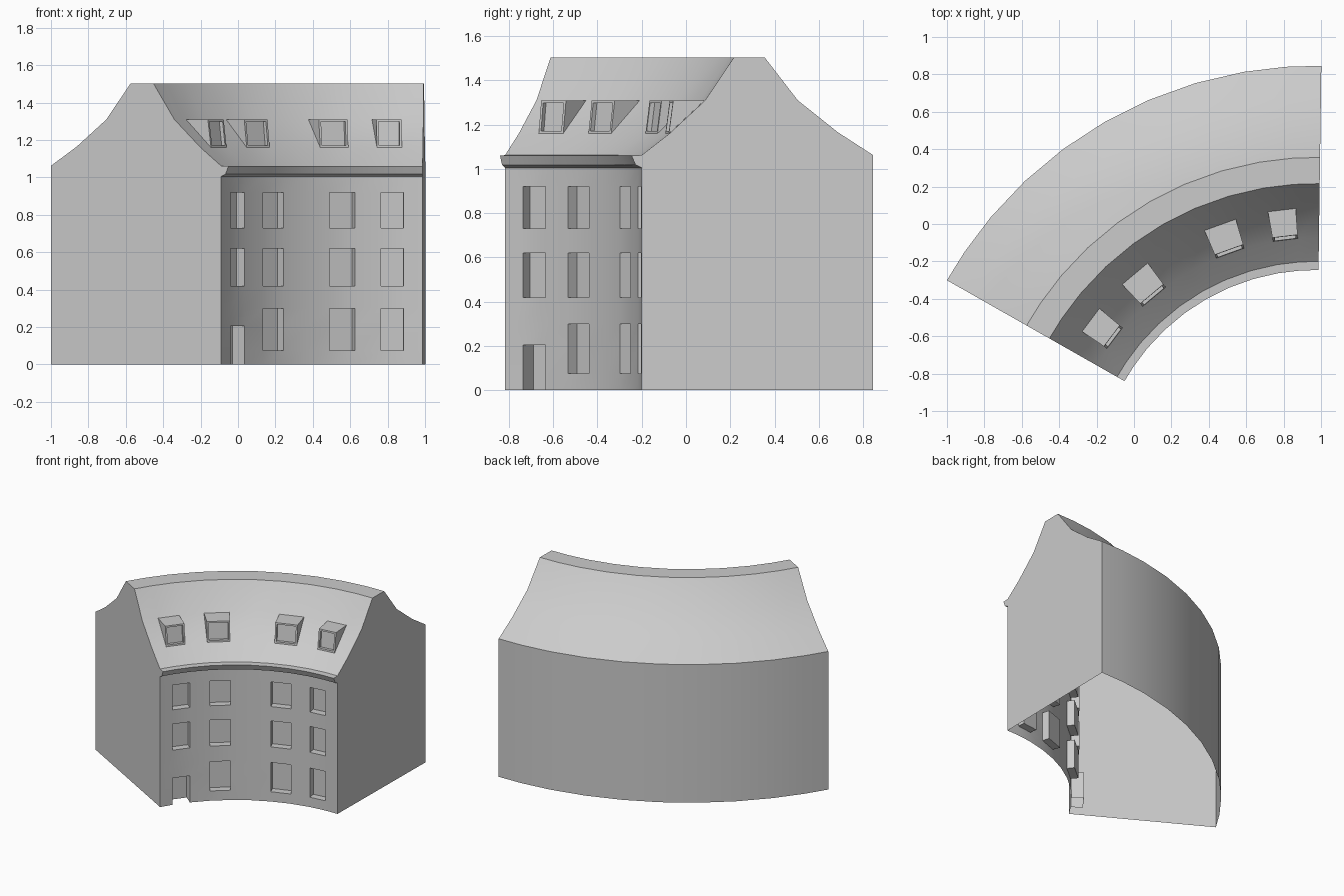
import bpy, bmesh
from math import radians, cos, sin
from mathutils import Vector

if "Cube" in bpy.data.objects:
    bpy.data.objects.remove(bpy.data.objects["Cube"])

CX, CY = 0.97, -1.42                      # centre of the curved block
ANG = [150.4, 145.9, 140, 133.3, 126.5, 119.8, 113.2, 106.4, 99.7, 94, 89.2]
BAYS = [1, 3, 6, 8]                       # angle cells that hold openings
WALL_R = 1.22
LEVELS = [0, 0.075, 0.205, 0.30, 0.42, 0.62, 0.73, 0.92, 1.005]
CORNICE = [(WALL_R, 1.005), (1.192, 1.018), (1.174, 1.06), (WALL_R, 1.062)]
ROOF = [(WALL_R, 1.062), (1.346, 1.16), (1.507, 1.31), (1.636, 1.503),
        (1.776, 1.503), (1.925, 1.31), (2.107, 1.165), (2.266, 1.062)]
WINDOWS = [(1, 3), (4, 5), (6, 7)]        # level index ranges


def P(i, r, z):
    a = radians(ANG[i])
    return Vector((CX + r * cos(a), CY + r * sin(a), z))


def make(name, faces, smooth=True):
    bm = bmesh.new()
    for f in faces:
        bm.faces.new([bm.verts.new(p) for p in f])
    bmesh.ops.remove_doubles(bm, verts=bm.verts, dist=1e-5)
    me = bpy.data.meshes.new(name)
    bm.to_mesh(me)
    bm.free()
    ob = bpy.data.objects.new(name, me)
    bpy.context.collection.objects.link(ob)
    if smooth:
        bpy.ops.object.select_all(action='DESELECT')
        ob.select_set(True)
        bpy.context.view_layer.objects.active = ob
        bpy.ops.object.shade_smooth_by_angle(angle=radians(30))


def sweep(profile, skip=()):
    """Sweep a radius/height profile round the arc, leaving out some cells."""
    return [[P(i, *p), P(i + 1, *p), P(i + 1, *q), P(i, *q)]
            for i in range(len(ANG) - 1)
            for j, (p, q) in enumerate(zip(profile, profile[1:]))
            if (i, j) not in skip]


def ring(a, b, sill=True):
    """Faces that join two quads."""
    return [[a[k], a[(k + 1) % 4], b[(k + 1) % 4], b[k]]
            for k in range(0 if sill else 1, 4)]


def rect(i, r, z0, z1):
    return [P(i, r, z0), P(i + 1, r, z0), P(i + 1, r, z1), P(i, r, z1)]


# front wall with window and door openings
holes, windows, door = set(), [], []
for i in BAYS:
    for lo, hi in WINDOWS:
        is_door = i == 1 and lo == 1
        if is_door:
            lo, hi = 0, 2
        holes |= {(i, j) for j in range(lo, hi)}
        z0, z1 = LEVELS[lo], LEVELS[hi]
        back = rect(i, WALL_R + (0.085 if is_door else 0.055), z0, z1)
        part = door if is_door else windows
        part += ring(rect(i, WALL_R, z0, z1), back, not is_door) + [back]
wall_profile = [(WALL_R, z) for z in LEVELS]
make("front_wall", sweep(wall_profile, holes))
make("window_recesses", windows, False)
make("door_recess", door, False)

# cornice, roof, rear wall
make("cornice", sweep(CORNICE))
make("roof", sweep(ROOF, {(i, 1) for i in BAYS}))
make("rear_wall", sweep([ROOF[-1], (2.266, 0)]))

# flat gable ends
outline = [(WALL_R, 0)] + CORNICE + ROOF[1:] + [(2.266, 0)]
make("left_gable", [[P(0, *p) for p in outline]], False)
make("right_gable", [[P(len(ANG) - 1, *p) for p in reversed(outline)]], False)

# dormers: flat top, triangular cheeks, inset window
dormers = []
for i in BAYS:
    fl, fr = P(i, *ROOF[1]), P(i + 1, *ROOF[1])
    tl, tr = P(i, 1.366, 1.31), P(i + 1, 1.366, 1.31)
    bl, br = P(i, *ROOF[2]), P(i + 1, *ROOF[2])
    front = [fl, fr, tr, tl]
    mid = sum(front, Vector()) / 4
    w, h = (fr - fl).normalized() * 0.012, (tl - fl).normalized() * 0.012
    frame = [fl + w + h, fr - w + h, tr - w - h, tl + w - h]
    inward = Vector((mid.x - CX, mid.y - CY, 0)).normalized() * 0.022
    pane = [p + inward for p in frame]
    dormers += [[tl, tr, br, bl], [fl, tl, bl], [fr, br, tr], pane]
    dormers += ring(front, frame) + ring(frame, pane)
make("dormers", dormers, False)
